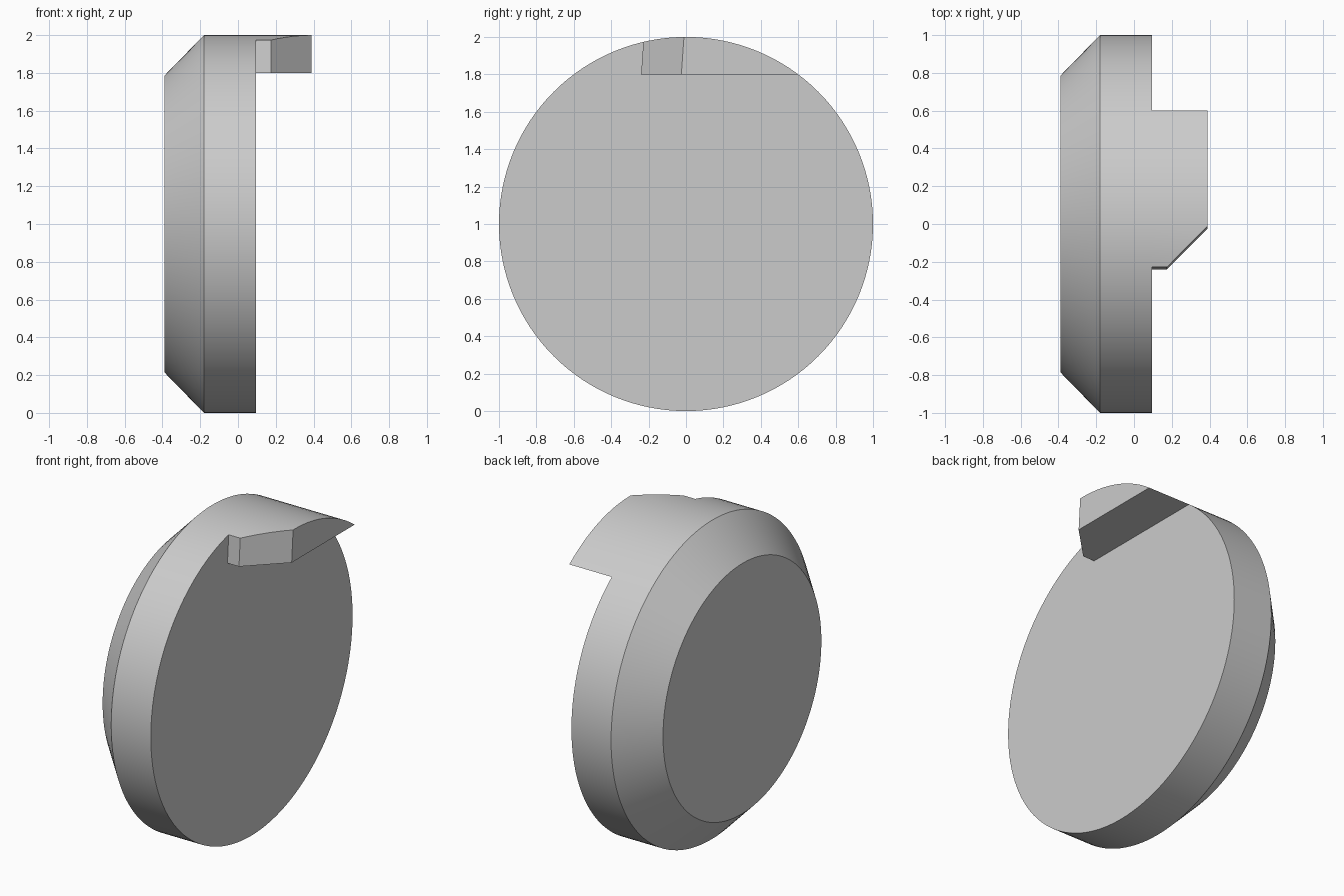
import bpy, bmesh, math
from mathutils import Vector

cube = bpy.data.objects.get("Cube")
if cube:
    bpy.data.objects.remove(cube, do_unlink=True)

SEG = 128
STEP = 2 * math.pi / SEG
FACE_X, TAB_X = 0.095, 0.39      # flat face of the disc, end of the tab

grey = bpy.data.materials.new("plain grey")
grey.use_nodes = True
grey.diffuse_color = (0.6, 0.6, 0.6, 1)
grey.node_tree.nodes["Principled BSDF"].inputs["Base Color"].default_value = (0.6, 0.6, 0.6, 1)


def rim(x, r, a):
    """Point on the rim, with the angle measured from the top towards +y."""
    return Vector((x, r * math.sin(a), 1 + r * math.cos(a)))


def finish(bm, name):
    bmesh.ops.recalc_face_normals(bm, faces=bm.faces)
    mesh = bpy.data.meshes.new(name)
    bm.to_mesh(mesh)
    bm.free()
    mesh.materials.append(grey)
    obj = bpy.data.objects.new(name, mesh)
    bpy.context.collection.objects.link(obj)
    bpy.ops.object.select_all(action='DESELECT')
    obj.select_set(True)
    bpy.context.view_layer.objects.active = obj
    bpy.ops.object.shade_smooth_by_angle(angle=math.radians(30))
    return obj


# Disc with one chamfered rim
bm = bmesh.new()
profile = [(-0.39, 0.785), (-0.18, 1.0), (FACE_X, 1.0)]
rings = [[bm.verts.new(rim(x, r, i * STEP)) for i in range(SEG)] for x, r in profile]
for a, b in zip(rings, rings[1:]):
    for i in range(SEG):
        j = (i + 1) % SEG
        bm.faces.new((a[i], a[j], b[j], b[i]))
bm.faces.new(rings[0])
bm.faces.new(rings[-1])
finish(bm, "disc")

# Tab: slice of the rim above a flat floor, extruded from the face
bm = bmesh.new()
angles = [i * STEP for i in range(-6, 14)] + [math.atan2(0.6, 0.8)]
outline = [Vector((FACE_X, -0.3, 1.8))] + [rim(FACE_X, 1, a) for a in angles]
base = bm.faces.new([bm.verts.new(p) for p in outline])
grown = bmesh.ops.extrude_face_region(bm, geom=[base], use_keep_orig=True)
moved = [v for v in grown["geom"] if isinstance(v, bmesh.types.BMVert)]
bmesh.ops.translate(bm, verts=moved, vec=(TAB_X - FACE_X, 0, 0))
bmesh.ops.recalc_face_normals(bm, faces=bm.faces)

# Trim the tab's front side and its slanted corner, both leaning slightly back
lean = Vector((0, 0.012, 0.17))
for start, along in (((FACE_X, -0.24, 1.8), (1, 0, 0)),
                     ((0.175, -0.24, 1.8), (1, 1, 0))):
    normal = lean.cross(Vector(along)).normalized()
    if normal.y > 0:
        normal.negate()
    geom = bm.verts[:] + bm.edges[:] + bm.faces[:]
    cut = bmesh.ops.bisect_plane(bm, geom=geom, plane_co=start, plane_no=normal, clear_outer=True)
    edges = [e for e in cut["geom_cut"] if isinstance(e, bmesh.types.BMEdge)]
    bmesh.ops.holes_fill(bm, edges=edges)
finish(bm, "tab")
